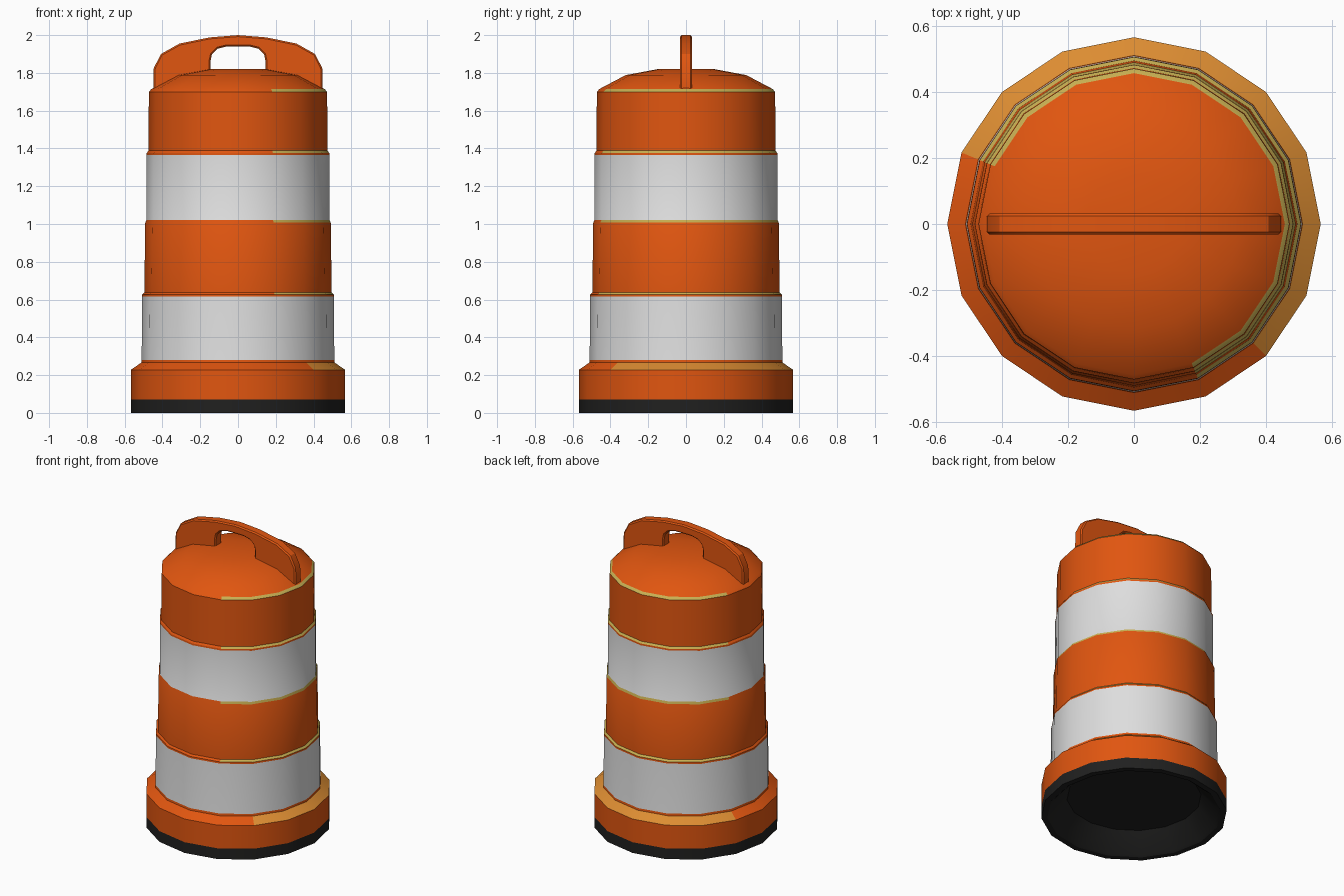
import bpy, bmesh, math

if "Cube" in bpy.data.objects:
    bpy.data.objects.remove(bpy.data.objects["Cube"])

SIDES = 16


def material(name, rgb):
    m = bpy.data.materials.new(name)
    m.diffuse_color = (*rgb, 1.0)
    m.use_nodes = True
    m.node_tree.nodes["Principled BSDF"].inputs["Base Color"].default_value = m.diffuse_color
    return m


MATS = [
    material("safety_orange", (0.75, 0.092, 0.005)),
    material("reflective_white", (0.73, 0.73, 0.73)),
    material("rubber_black", (0.0145, 0.0145, 0.014)),
    material("worn_gold", (0.72, 0.265, 0.032)),
    material("worn_olive", (0.58, 0.43, 0.085)),
]
ORANGE, WHITE, BLACK, GOLD, OLIVE = range(5)


def finish(bm, name):
    bmesh.ops.recalc_face_normals(bm, faces=bm.faces)
    mesh = bpy.data.meshes.new(name)
    bm.to_mesh(mesh)
    bm.free()
    for m in MATS:
        mesh.materials.append(m)
    ob = bpy.data.objects.new(name, mesh)
    bpy.context.collection.objects.link(ob)
    bpy.ops.object.select_all(action='DESELECT')
    ob.select_set(True)
    bpy.context.view_layer.objects.active = ob
    bpy.ops.object.shade_smooth_by_angle(angle=math.radians(28))
    return ob


def worn(mat, deg):
    # worn colours show only on the right and back faces of a ledge
    start = -45 if mat == GOLD else -67.5
    return mat if deg < 157.5 or deg > 360 + start else ORANGE


def lathe(name, profile):
    """profile: (radius, z, material of the ring leading to this point)"""
    bm = bmesh.new()
    prev = None
    for r, z, mat in profile:
        if r == 0:
            ring = [bm.verts.new((0, 0, z))] * SIDES
        else:
            ring = [bm.verts.new((r * math.cos(math.tau * i / SIDES),
                                  r * math.sin(math.tau * i / SIDES), z))
                    for i in range(SIDES)]
        if prev:
            for i in range(SIDES):
                j = (i + 1) % SIDES
                quad = [prev[i], prev[j], ring[j], ring[i]]
                f = bm.faces.new(list(dict.fromkeys(quad)))
                deg = (i + 0.5) * 360 / SIDES
                f.material_index = worn(mat, deg) if mat in (GOLD, OLIVE) else mat
        prev = ring
    return finish(bm, name)


# Barrel: rubber foot with recess, stepped drum with bands, domed lid
lathe("drum", [
    (0, 0.12, BLACK), (0.41, 0.12, BLACK), (0.515, 0.01, BLACK),
    (0.53, 0.0, BLACK), (0.567, 0.0, BLACK), (0.567, 0.072, BLACK),
    (0.567, 0.228, ORANGE), (0.512, 0.266, GOLD), (0.51, 0.28, ORANGE),
    (0.508, 0.615, WHITE), (0.507, 0.626, ORANGE), (0.496, 0.638, OLIVE),
    (0.491, 1.008, ORANGE), (0.484, 1.022, OLIVE),
    (0.484, 1.365, WHITE), (0.483, 1.376, ORANGE), (0.474, 1.388, OLIVE),
    (0.472, 1.70, ORANGE), (0.458, 1.715, OLIVE),
    (0.32, 1.788, ORANGE), (0.15, 1.82, ORANGE), (0, 1.82, ORANGE),
])

# Handle: arched plate with an open grip, mirrored from its right half
outer = [(0.448, 1.70), (0.446, 1.825), (0.408, 1.90), (0.31, 1.955), (0.15, 1.988)]
inner = [(0.06, 1.94), (0.108, 1.928), (0.138, 1.898), (0.145, 1.865), (0.145, 1.70)]
outline = (outer + [(0, 2.0)] + [(-x, z) for x, z in reversed(outer)]
           + [(-x, z) for x, z in reversed(inner)] + inner)
T = 0.032
bm = bmesh.new()
front = bm.faces.new([bm.verts.new((x, -T, z)) for x, z in outline])
ext = bmesh.ops.extrude_face_region(bm, geom=[front], use_keep_orig=True)
bmesh.ops.translate(bm, vec=(0, 2 * T, 0),
                    verts=[v for v in ext["geom"] if isinstance(v, bmesh.types.BMVert)])
bmesh.ops.recalc_face_normals(bm, faces=bm.faces)
rim = [e for e in bm.edges if abs(e.verts[0].co.y - e.verts[1].co.y) < 1e-5]
bmesh.ops.bevel(bm, geom=rim, offset=0.008, segments=1, affect='EDGES')
finish(bm, "handle")
